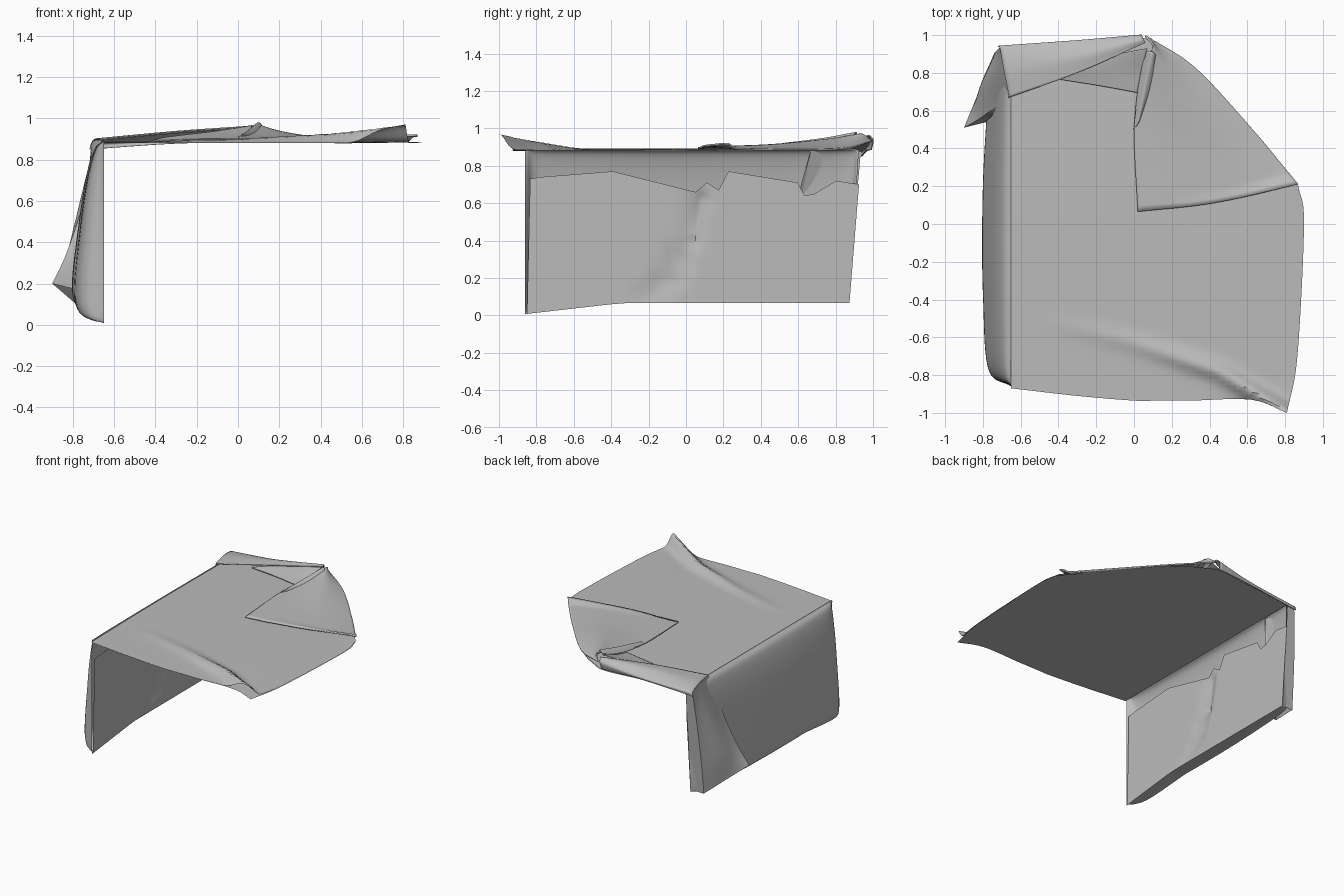
import bpy
import bmesh
import math
from mathutils import Vector

old = bpy.data.objects.get("Cube")
if old:
    bpy.data.objects.remove(old, do_unlink=True)

cloth = bpy.data.materials.new("plain_grey_cloth")
cloth.use_nodes = True
grey = (0.5, 0.5, 0.5, 1)
cloth.diffuse_color = grey
cloth.node_tree.nodes["Principled BSDF"].inputs["Base Color"].default_value = grey


def resample(points, count, smooth=True):
    """Spread count points along a polyline, curved unless smooth is off."""
    points = [Vector(p) for p in points]
    last = len(points) - 1
    result = []
    for i in range(count + 1):
        position = i / count * last
        k = min(int(position), last - 1)
        t = position - k
        b, c = points[k], points[k + 1]
        if not smooth:
            result.append(b.lerp(c, t))
            continue
        a = points[k - 1] if k > 0 else b * 2 - c
        d = points[k + 2] if k + 2 <= last else c * 2 - b
        result.append(b + (c - a) * t / 2 + (a * 2 - b * 5 + c * 4 - d) * t * t / 2
                      + (b * 3 - a - c * 3 + d) * t ** 3 / 2)
    return result


def crease(point, path, width):
    """Height of a soft ridge; path points are (place, place, height)."""
    best = 0
    flat = Vector(point)
    for start, end in zip(path, path[1:]):
        a, b = Vector(start[:2]), Vector(end[:2])
        t = max(0, min(1, (flat - a).dot(b - a) / (b - a).length_squared))
        gap = (flat - a.lerp(b, t)).length / width
        best = max(best, (start[2] + (end[2] - start[2]) * t) * math.exp(-gap * gap))
    return best


def sheet(name, rows, across=30, along=30, smooth=True, shape=None, thickness=0):
    """Loft a piece of cloth through a few guide rows."""
    guides = [resample(row, along, smooth) for row in rows]
    columns = [resample(column, across) for column in zip(*guides)]
    bm = bmesh.new()
    grid = [[bm.verts.new(shape(p) if shape else p) for p in column] for column in columns]
    for left, right in zip(grid, grid[1:]):
        for k in range(across):
            bm.faces.new((left[k], left[k + 1], right[k + 1], right[k]))
    bmesh.ops.recalc_face_normals(bm, faces=bm.faces)
    mesh = bpy.data.meshes.new(name)
    bm.to_mesh(mesh)
    bm.free()
    mesh.materials.append(cloth)
    obj = bpy.data.objects.new(name, mesh)
    bpy.context.collection.objects.link(obj)
    if thickness:
        solid = obj.modifiers.new("thickness", "SOLIDIFY")
        solid.thickness = thickness
        solid.offset = 0
    bpy.ops.object.select_all(action="DESELECT")
    obj.select_set(True)
    bpy.context.view_layer.objects.active = obj
    bpy.ops.object.shade_smooth_by_angle(angle=math.radians(40))
    return obj


# Top cover: spans from the bent edge to the free end
def span(x, front, back):
    step = (back - front) / 3
    return [(x, front, .88), (x, front + step, .887), (x, back - step, .887), (x, back, .882)]


stations = [(-.65, -.87, .93), (-.3, -.91, .96), (0, -.935, .99), (.12, -.935, .95),
            (.3, -.935, .83), (.62, -.93, .5)]
top_rows = [span(*s) for s in stations]
top_rows.append([(.81, -1, .885), (.865, -.7, .882), (.9, 0, .88), (.87, .2, .885)])
front_ridge = [(-.5, -.5, 0), (0, -.63, .016), (.45, -.78, .045), (.81, -1, .085)]


def raise_ridge(p):
    return Vector((p.x, p.y, p.z + crease(p.xy, front_ridge, .045)))


def press_flat(p):
    return Vector((p.x, p.y, .875))


sheet("top_cover", top_rows, 70, 70, shape=raise_ridge)
sheet("top_lining", top_rows, shape=press_flat)

# Hanging side: bulges outward and wraps around both ends
outline = [(0, -.86), (.12, -.77), (.148, -.4), (.153, 0), (.14, .4), (.1, .8), (0, .87)]
levels = [(.892, 0), (.85, .3), (.7, .58), (.45, .83), (.22, 1), (.11, .93), (.075, .6), (.065, 0)]


def sag(p):
    drop = max(0, (-p.y - .35) / .51) * .065 * max(0, 1 - p.z / .6)
    stretch = 1 + .07 * p.z if p.y > 0 else 1
    return Vector((p.x, p.y * stretch, max(0, p.z - drop)))


sheet("side_panel", [[(-.65 - out * bulge, y, z) for out, y in outline]
                     for z, bulge in levels], 40, 50, shape=sag)

# Inner turned-up layer with a torn upper edge
torn = [(-.85, .73), (-.79, .74), (-.4, .77), (.05, .66), (.11, .71), (.17, .67),
        (.22, .77), (.58, .71), (.62, .64), (.67, .65), (.78, .72), (.9, .7)]
inner_crease = [(.08, .62, .02), (.03, .4, .03), (-.08, .2, .03), (-.22, .08, .01)]


def dent(p):
    q = sag(p)
    q.x -= crease((p.y, p.z), inner_crease, .04)
    return q


sheet("side_lining", [[(-.65, min(y, .87), .065) for y, z in torn],
                      [(-.65, y * .98, z) for y, z in torn]], 30, 66, smooth=False, shape=dent)

# Back hem: doubled strip along the rear edge
sheet("back_hem", [
    [(-.66, .67, .897), (-.3, .8, .93), (.06, .96, .955)],
    [(-.69, .82, .9), (-.3, .89, .935), (.05, .98, .96)],
    [(-.71, .93, .88), (-.3, .965, .9), (.04, 1, .935)],
    [(-.72, .94, .85), (-.3, .965, .878), (.03, .99, .885)]], thickness=.006)

# Corner flap: hangs outside the side panel and ends in a point
flap_edge = [(-.66, .67, .895), (-.745, .61, .6), (-.83, .55, .35), (-.9, .51, .2)]
flap_middle = [(-.69, .82, .895), (-.765, .77, .6), (-.815, .72, .35), (-.83, .68, .14)]
flap_back = [(-.71, .935, .88), (-.735, .91, .6), (-.75, .88, .3), (-.755, .86, .075)]
flap_tuck = [(-.66, .67, .89), (-.73, .59, .6), (-.775, .55, .35), (-.78, .54, .17)]
sheet("corner_flap", [flap_back, flap_middle, flap_edge])
sheet("corner_flap_tuck", [flap_edge, flap_tuck])
sheet("corner_flap_end", [flap_back, [(-.65, y, z) for x, y, z in flap_back]])

# Folded corner: large triangle lying on the top cover
lip = [(.25, .095, .004), (.6, .15, .014), (.86, .22, .03)]


def raise_lip(p):
    return Vector((p.x, p.y, p.z + crease(p.xy, lip, .03)))


sheet("folded_corner", [
    [(.02, .065, .895), (0, .5, .905), (.04, .72, .925), (.09, .91, .965)],
    [(.42, .11, .9), (.33, .42, .908), (.2, .74, .935), (.1, .95, .965)],
    [(.87, .21, .892), (.62, .51, .885), (.32, .83, .89), (.06, .995, .93)]],
    40, 40, shape=raise_lip, thickness=.01)

# Gathered pleats where the folds meet
sheet("long_pleat", [
    [(-.42, .77, .89), (-.2, .735, .898), (.02, .695, .9)],
    [(-.36, .8, .905), (-.15, .82, .92), (.04, .8, .92)],
    [(-.24, .85, .92), (-.08, .9, .94), (.07, .93, .965)]], thickness=.006)
sheet("upright_pleat", [
    [(.0, .5, .9), (.02, .7, .91), (.06, .92, .95)],
    [(.02, .53, .92), (.06, .73, .945), (.1, .91, .978)],
    [(.03, .55, .905), (.1, .74, .925), (.12, .89, .955)]], thickness=.006)
